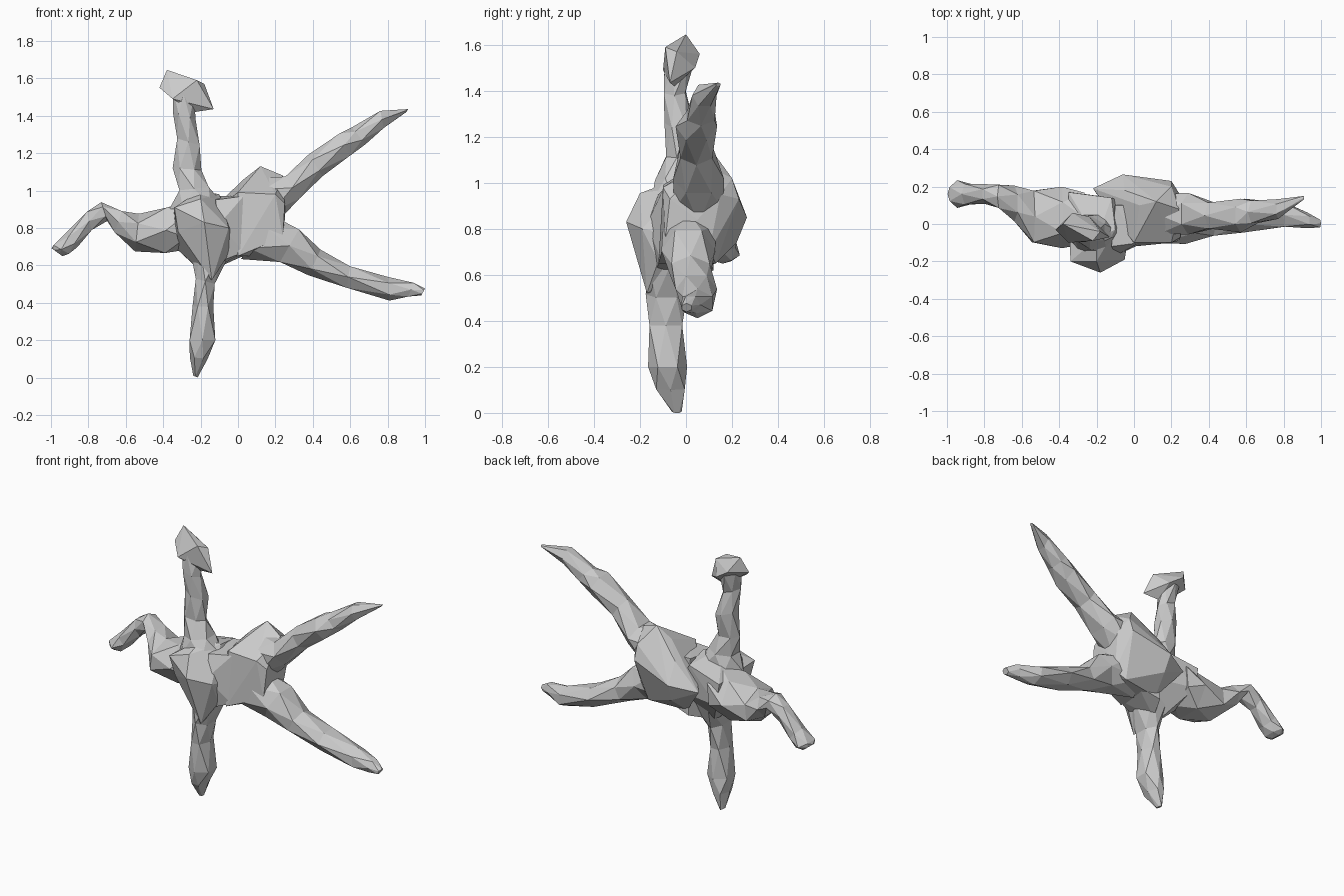
import bpy, bmesh, math
from mathutils import Vector

SIDES = 6


def finish(name, bm):
    bmesh.ops.recalc_face_normals(bm, faces=bm.faces)
    mesh = bpy.data.meshes.new(name)
    bm.to_mesh(mesh)
    bm.free()
    obj = bpy.data.objects.new(name, mesh)
    bpy.context.collection.objects.link(obj)
    return obj


def limb(name, stations):
    """Faceted loft; station = edge A (x, z), edge B (x, z), y min, y max."""
    bm = bmesh.new()
    rings = []
    for i, (ax, az, bx, bz, y0, y1) in enumerate(stations):
        mid = Vector(((ax + bx) / 2, (y0 + y1) / 2, (az + bz) / 2))
        u = Vector(((ax - bx) / 2, 0, (az - bz) / 2)) * 1.06
        v = Vector((0, (y1 - y0) / 2 * 1.06, 0))
        ring = []
        for k in range(SIDES):
            a = math.tau * (k + i / 2) / SIDES
            ring.append(bm.verts.new(mid + u * math.cos(a) + v * math.sin(a)))
        rings.append(ring)
    for a, b in zip(rings, rings[1:]):
        for k in range(SIDES):
            n = (k + 1) % SIDES
            bm.faces.new((a[k], a[n], b[k]))
            bm.faces.new((b[k], a[n], b[n]))
    bm.faces.new(rings[0])
    bm.faces.new(rings[-1])
    return finish(name, bm)


def hull(name, points):
    bm = bmesh.new()
    verts = [bm.verts.new(p) for p in points]
    out = bmesh.ops.convex_hull(bm, input=verts)
    loose = [g for g in out["geom_interior"] if isinstance(g, bmesh.types.BMVert)]
    bmesh.ops.delete(bm, geom=loose, context='VERTS')
    return finish(name, bm)


# Two overlapping torso masses and the bridge between them
hull("torso_right", [
    (0.0, -.1, .99), (.2, -.1, .98), (.24, -.09, .75), (0.0, -.12, .65),
    (.03, .1, 1.06), (.12, .12, 1.13), (.24, .08, 1.08), (.2, .2, 1.02),
    (.2, .23, .93), (-.06, .265, .85), (-.05, .22, .74), (.17, .13, .65),
    (-.08, .1, .64), (.25, .05, .84), (-.22, .19, .82), (-.05, .18, .97),
    (.25, .15, .95), (.25, -.07, .93), (.23, .1, .7)])
hull("torso_left", [
    (-.18, -.26, .83), (-.32, -.17, .78), (-.05, -.19, .8), (-.34, -.2, .91),
    (-.2, -.2, .955), (-.2, -.08, 1.0), (-.1, -.03, .98), (-.35, .17, .9),
    (-.12, .14, .95), (-.33, 0, .69), (-.33, .17, .76), (-.14, -.17, .52),
    (-.18, -.02, .55), (-.05, -.12, .66), (0, .1, .75), (-.15, -.21, .69)])
hull("torso_bridge", [
    (-.12, -.12, .95), (-.1, -.17, .82), (-.1, -.13, .62), (.03, -.1, .97),
    (.03, -.11, .67), (-.1, .1, .97), (-.1, .12, .62), (.05, .1, .97),
    (.05, .1, .66), (-.15, .0, .57)])

# Upright limb and its bent end
limb("upper_limb", [
    (-.36, .90, -.08, .92, -.16, .06), (-.32, 1.0, -.15, 1.02, -.13, .04),
    (-.345, 1.12, -.2, 1.11, -.09, .01), (-.33, 1.28, -.2, 1.24, -.09, .03),
    (-.345, 1.42, -.23, 1.38, -.10, .0), (-.35, 1.53, -.23, 1.50, -.09, .03)])
hull("upper_limb_end", [
    (-.38, 0, 1.645), (-.42, -.03, 1.55), (-.35, -.10, 1.49), (-.22, -.09, 1.59),
    (-.18, -.04, 1.57), (-.13, -.07, 1.435), (-.23, -.05, 1.42), (-.24, .04, 1.5),
    (-.33, .06, 1.56)])

# Downward limb
limb("lower_limb", [
    (-.25, .68, -.04, .68, -.18, .08), (-.23, .53, -.12, .50, -.17, .0),
    (-.24, .38, -.135, .38, -.165, -.01), (-.265, .2, -.115, .2, -.16, .0),
    (-.255, .11, -.165, .10, -.135, .0), (-.24, .01, -.215, .0, -.06, -.02)])

# Two long limbs on the right
limb("right_upper_limb", [
    (.12, 1.06, .2, .83, -.06, .17), (.25, 1.08, .33, .95, -.05, .16),
    (.38, 1.19, .45, 1.08, -.03, .12), (.54, 1.31, .60, 1.18, -.04, .13),
    (.61, 1.335, .68, 1.25, .0, .13), (.76, 1.43, .78, 1.33, .03, .13),
    (.91, 1.435, .90, 1.42, .13, .15)])
limb("right_lower_limb", [
    (.18, .86, .02, .64, -.11, .14), (.33, .80, .22, .61, -.10, .12),
    (.44, .68, .38, .55, -.07, .11), (.60, .60, .58, .475, -.04, .13),
    (.80, .535, .81, .415, -.02, .12), (.94, .51, .91, .43, -.02, .06),
    (1.0, .475, .98, .44, -.02, .025)])

# Left limb: thick root, raised joint, drooping end
limb("left_limb", [
    (-.26, .94, -.28, .69, -.12, .18), (-.38, .92, -.39, .655, -.12, .19),
    (-.53, .87, -.55, .68, -.11, .19), (-.62, .895, -.66, .77, .02, .20),
    (-.73, .935, -.70, .84, .08, .215), (-.81, .89, -.78, .785, .11, .21),
    (-.92, .77, -.86, .70, .10, .22), (-.99, .71, -.90, .66, .09, .23),
    (-.995, .69, -.94, .65, .12, .2)])
